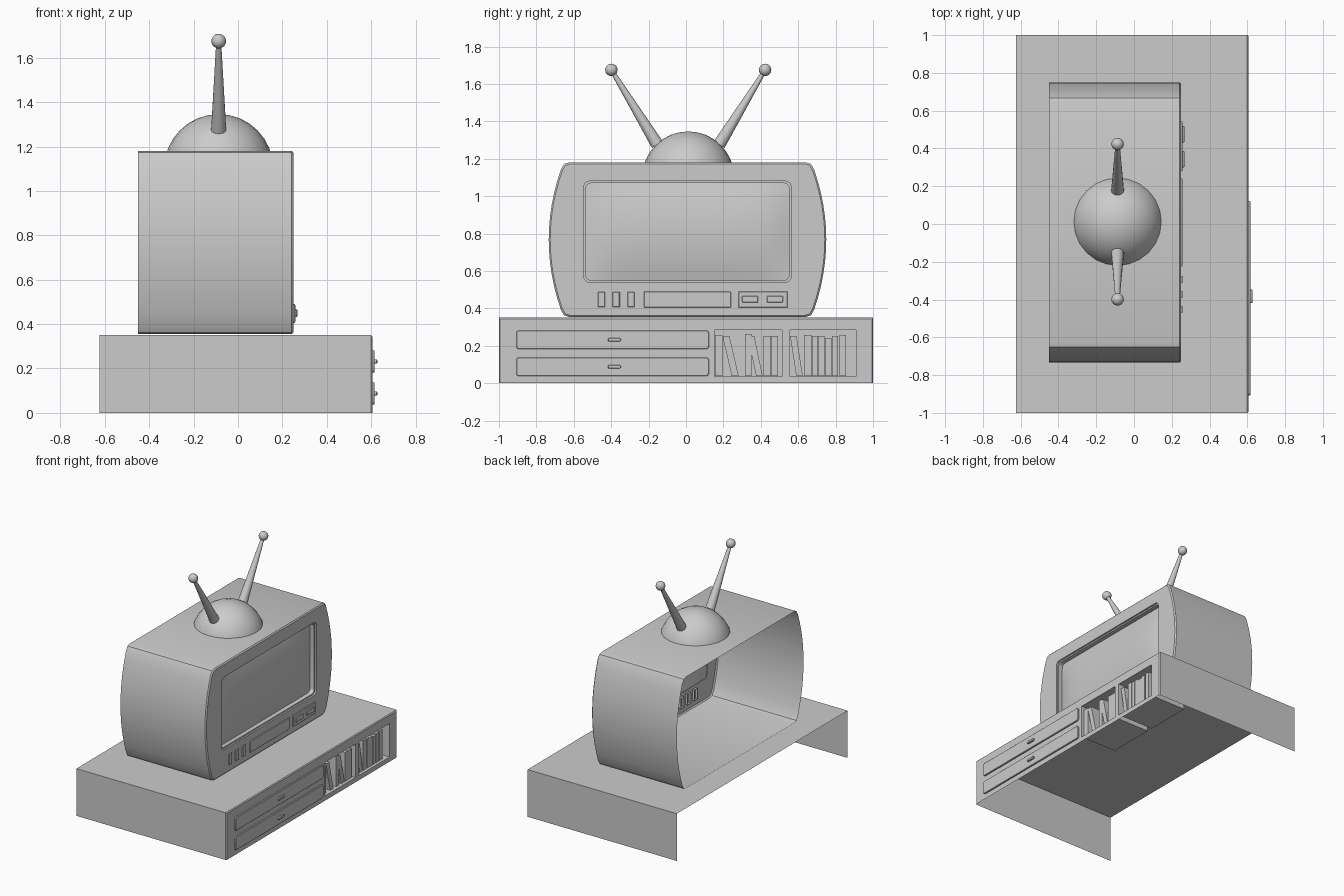
import bpy, bmesh, math
from mathutils import Vector, Matrix

if "Cube" in bpy.data.objects:
    bpy.data.objects.remove(bpy.data.objects["Cube"])

grey = bpy.data.materials.new("plain grey")
grey.use_nodes = True
grey.diffuse_color = (0.6, 0.6, 0.6, 1)
grey.node_tree.nodes["Principled BSDF"].inputs["Base Color"].default_value = (0.6, 0.6, 0.6, 1)


def finish(name, bm, smooth=True):
    mesh = bpy.data.meshes.new(name)
    bm.to_mesh(mesh)
    bm.free()
    mesh.materials.append(grey)
    obj = bpy.data.objects.new(name, mesh)
    bpy.context.collection.objects.link(obj)
    if smooth:
        bpy.ops.object.select_all(action="DESELECT")
        obj.select_set(True)
        bpy.context.view_layer.objects.active = obj
        bpy.ops.object.shade_smooth_by_angle(angle=math.radians(35))
    return obj


def rounded(y0, y1, z0, z1, r=0.0, steps=4):
    """Rounded rectangle outline as (y, z) points."""
    if r <= 0:
        return [(y0, z0), (y1, z0), (y1, z1), (y0, z1)]
    pts = []
    corners = [(y1 - r, z1 - r), (y0 + r, z1 - r), (y0 + r, z0 + r), (y1 - r, z0 + r)]
    for k, (cy, cz) in enumerate(corners):
        for i in range(steps + 1):
            a = math.pi / 2 * (k + i / steps)
            pts.append((cy + r * math.cos(a), cz + r * math.sin(a)))
    return pts


def add_loop(bm, x, pts):
    return [bm.verts.new((x, y, z)) for y, z in pts]


def loft(bm, rings, cap_end=True):
    """Join outlines at successive x; returns the last ring."""
    loops = [add_loop(bm, x, pts) for x, pts in rings]
    for a, b in zip(loops, loops[1:]):
        for i in range(len(a)):
            j = (i + 1) % len(a)
            bm.faces.new((a[i], a[j], b[j], b[i]))
    if cap_end:
        bm.faces.new(loops[-1])
    return loops[-1]


def fill_with_holes(bm, outer, holes):
    """Flat panel between an outer ring and hole rings."""
    edges = []
    for ring in [outer] + holes:
        for i in range(len(ring)):
            pair = (ring[i], ring[(i + 1) % len(ring)])
            edges.append(bm.edges.get(pair) or bm.edges.new(pair))
    bmesh.ops.triangle_fill(bm, edges=edges, use_beauty=True, normal=(1, 0, 0))


def slab(name, x0, x1, rect, r=0.0, edge=0.003):
    """Raised plate with a softened front edge."""
    y0, y1, z0, z1 = rect
    bm = bmesh.new()
    inner = rounded(y0 + edge, y1 - edge, z0 + edge, z1 - edge, max(r - edge, 0))
    full = rounded(y0, y1, z0, z1, r)
    loft(bm, [(x0, full), (x1 - edge, full), (x1, inner)])
    return finish(name, bm)


# Cabinet: top, sides and front, open at the back and underneath
BACK, FRONT, TOP = -0.625, 0.605, 0.35
bm = bmesh.new()
sides = [[bm.verts.new((x, y, z)) for y, z in [(-1, 0), (-1, TOP), (1, TOP), (1, 0)]]
         for x in (BACK, FRONT - 0.006)]
rim = add_loop(bm, FRONT, [(-0.994, 0), (-0.994, TOP - 0.006), (0.994, TOP - 0.006), (0.994, 0)])
for a, b in ((sides[0], sides[1]), (sides[1], rim)):
    for i in range(3):
        bm.faces.new((a[i], b[i], b[i + 1], a[i + 1]))
cubbies = [rounded(y0, y1, 0.035, 0.283) for y0, y1 in ((0.152, 0.512), (0.555, 0.91))]
holes = [loft(bm, [(FRONT - 0.3, c), (FRONT, c)], cap_end=False) for c in cubbies]
fill_with_holes(bm, rim, holes)
for c in cubbies:
    bm.faces.new(add_loop(bm, FRONT - 0.3, c))
bmesh.ops.remove_doubles(bm, verts=bm.verts, dist=0.0001)
finish("cabinet", bm, smooth=False)

# Drawers with handles
for label, z in (("lower", 0.088), ("upper", 0.232)):
    slab(label + "_drawer", FRONT - 0.005, 0.616, (-0.907, 0.122, z - 0.05, z + 0.05), 0.014)
    slab(label + "_handle", 0.612, 0.628, (-0.418, -0.348, z - 0.009, z + 0.009), 0.008)


# Books: bottom y, width, height, sideways shift of the top
def book(bm, y, width, height, lean):
    pts = [(y, 0.037), (y + width, 0.037),
           (y + width + lean, 0.037 + height), (y + lean, 0.037 + height)]
    end = loft(bm, [(FRONT - 0.22, pts), (FRONT - 0.02, pts)])
    return end


shelves = {
    "left_books": [(0.156, 0.04, 0.22, 0), (0.245, 0.037, 0.215, -0.05), (0.315, 0.035, 0.225, 0),
                   (0.375, 0.035, 0.215, -0.045), (0.415, 0.036, 0.215, 0), (0.455, 0.036, 0.215, 0)],
    "right_books": [(0.59, 0.034, 0.215, -0.033), (0.63, 0.04, 0.22, 0), (0.674, 0.03, 0.215, 0),
                    (0.706, 0.034, 0.215, 0), (0.743, 0.034, 0.205, 0), (0.78, 0.032, 0.215, 0),
                    (0.82, 0.036, 0.22, 0)],
}
for name, row in shelves.items():
    bm = bmesh.new()
    for item in row:
        book(bm, *item)
    finish(name, bm, smooth=False)

# Television case: bulging sides, open back, screen opening in the front
MID_Y, MID_Z = 0.008, 0.7675
right_half = [(0.635, -0.4125), (0.66, -0.405)]
for i in range(13):
    t = i / 6 - 1
    right_half.append((0.742 - 0.065 * t * t, 0.375 * t))
right_half += [(0.66, 0.405), (0.635, 0.4125)]
outline = right_half + [(-y, -z) for y, z in right_half]


def case_ring(inset):
    return [(MID_Y + y * (1 - inset / 0.74), MID_Z + z * (1 - inset / 0.41)) for y, z in outline]


bm = bmesh.new()
face = loft(bm, [(-0.45, case_ring(0)), (0.242, case_ring(0)), (0.25, case_ring(0.008))], cap_end=False)
lip = [rounded(-0.546 + d, 0.562 - d, 0.54 + d, 1.08 - d, 0.03) for d in (0, 0.01)]
hole = loft(bm, [(0.2, lip[1]), (0.238, lip[1]), (0.238, lip[0]), (0.25, lip[0])], cap_end=False)
fill_with_holes(bm, face, [hole])
finish("television_case", bm)

# Bulging screen glass set into the opening
bm = bmesh.new()
bmesh.ops.create_grid(bm, x_segments=20, y_segments=14, size=1)
for v in bm.verts:
    u, w = v.co.x, v.co.y
    bulge = (1 - u ** 6) * (1 - w * w)
    v.co = (0.205 + 0.035 * bulge, MID_Y + u * 0.545, 0.81 + w * 0.261)
bmesh.ops.recalc_face_normals(bm, faces=bm.faces)
finish("screen", bm)

# Controls below the screen
for i, y in enumerate((-0.452, -0.373, -0.294)):
    slab("button_%d" % (i + 1), 0.235, 0.258, (y - 0.019, y + 0.019, 0.408, 0.488))
slab("control_panel", 0.235, 0.257, (-0.225, 0.24, 0.405, 0.49), 0.004)
slab("dial_panel", 0.235, 0.257, (0.28, 0.543, 0.405, 0.49), 0.004)
for i, y in enumerate((0.343, 0.475)):
    slab("dial_%d" % (i + 1), 0.25, 0.267, (y - 0.043, y + 0.043, 0.432, 0.467), 0.004)

# Antenna dome
AX, AY = -0.087, 0.012
bm = bmesh.new()
bmesh.ops.create_uvsphere(bm, u_segments=24, v_segments=16, radius=0.246,
                          matrix=Matrix.Translation((AX, AY, 1.1)))
bmesh.ops.bisect_plane(bm, geom=bm.verts[:] + bm.edges[:] + bm.faces[:],
                       plane_co=(0, 0, 1.178), plane_no=(0, 0, 1), clear_inner=True)
finish("antenna_dome", bm)

# Pair of tapered antennas with ball tips
for label, side in (("near", -1), ("far", 1)):
    base = Vector((AX, AY + side * 0.165, 1.275))
    tip = Vector((AX, AY + side * 0.411, 1.675))
    axis = tip - base
    turn = axis.to_track_quat("Z", "Y").to_matrix().to_4x4()
    bm = bmesh.new()
    bmesh.ops.create_cone(bm, cap_ends=True, segments=16, radius1=0.034, radius2=0.011,
                          depth=axis.length, matrix=Matrix.Translation((base + tip) / 2) @ turn)
    finish(label + "_antenna", bm)
    bm = bmesh.new()
    bmesh.ops.create_uvsphere(bm, u_segments=16, v_segments=10, radius=0.033,
                              matrix=Matrix.Translation(tip))
    finish(label + "_antenna_ball", bm)
